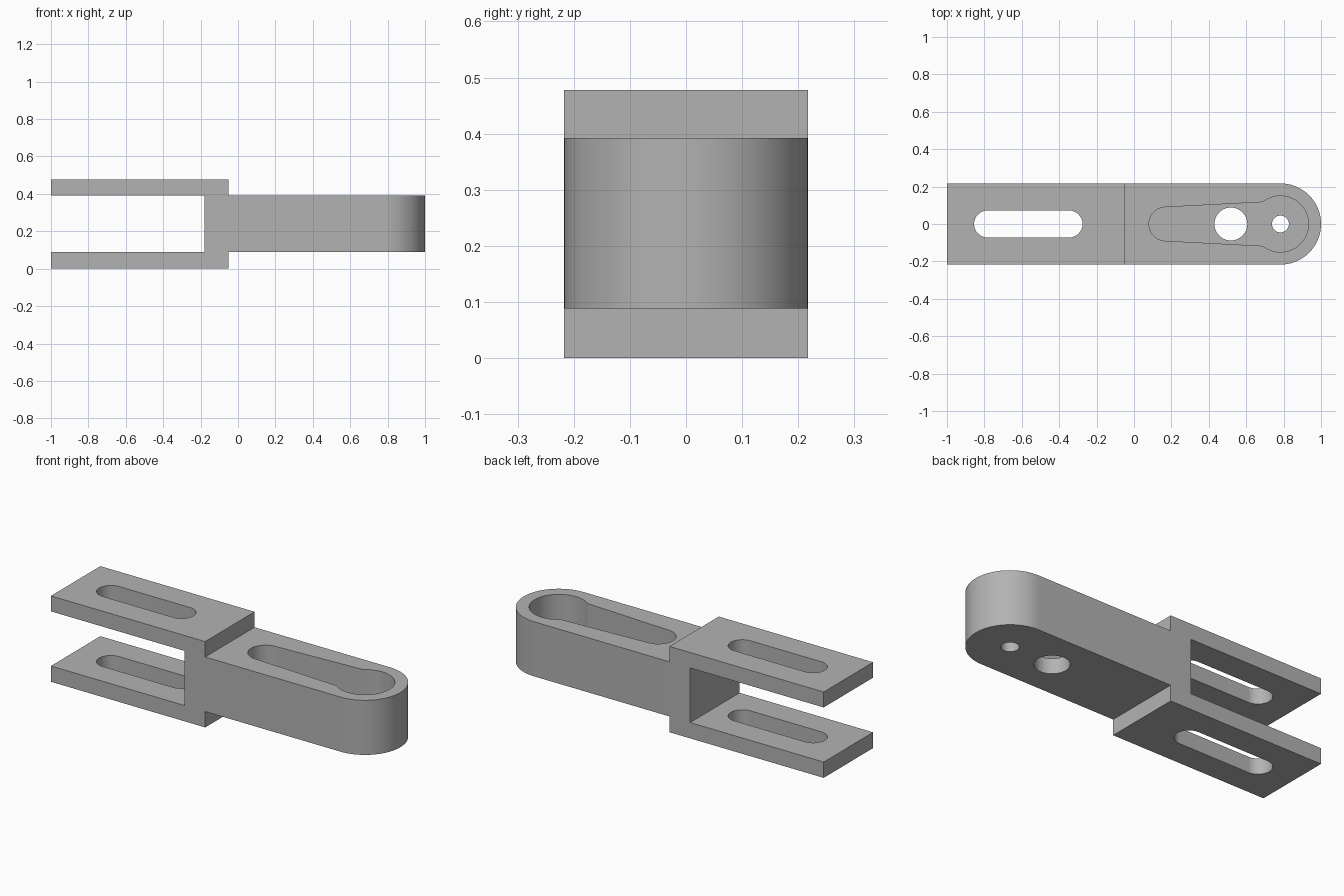
import bpy
import bmesh
from math import cos, sin, pi, asin, atan2
from mathutils import Vector

if "Cube" in bpy.data.objects:
    bpy.data.objects.remove(bpy.data.objects["Cube"], do_unlink=True)

HALF = 0.217                   # half width of the link
LOW, HIGH, TOP = 0.088, 0.392, 0.478
NOSE = 1 - HALF                # centre of the rounded end

grey = bpy.data.materials.new("plain grey")
grey.use_nodes = True
grey.diffuse_color = (0.45, 0.45, 0.45, 1)
grey.node_tree.nodes["Principled BSDF"].inputs["Base Color"].default_value = grey.diffuse_color


def arc(cx, r, start, end, n=32):
    return [(cx + r * cos(start + (end - start) * i / n),
             r * sin(start + (end - start) * i / n)) for i in range(n + 1)]


def prism(name, start, direction):
    """Extrude a closed outline of 3D points along a direction."""
    bm = bmesh.new()
    face = bm.faces.new([bm.verts.new(p) for p in start])
    grown = bmesh.ops.extrude_face_region(bm, geom=[face])["geom"]
    bmesh.ops.translate(bm, vec=Vector(direction),
                        verts=[g for g in grown if isinstance(g, bmesh.types.BMVert)])
    bmesh.ops.recalc_face_normals(bm, faces=bm.faces)
    mesh = bpy.data.meshes.new(name)
    bm.to_mesh(mesh)
    bm.free()
    mesh.materials.append(grey)
    obj = bpy.data.objects.new(name, mesh)
    bpy.context.collection.objects.link(obj)
    return obj


def upright(name, outline, z0, z1):
    return prism(name, [(x, y, z0) for x, y in outline], (0, 0, z1 - z0))


def carve(target, cutter, operation="DIFFERENCE"):
    cutter.hide_render = True
    mod = target.modifiers.new(cutter.name, "BOOLEAN")
    mod.operation, mod.solver, mod.object = operation, "EXACT", cutter
    bpy.context.view_layer.objects.active = target
    bpy.ops.object.modifier_apply(modifier=mod.name)
    bpy.data.objects.remove(cutter, do_unlink=True)


# Side profile of the fork and arm, extruded across the width
profile = [(-1, 0), (-0.05, 0), (-0.05, LOW), (1.2, LOW), (1.2, HIGH), (-0.05, HIGH),
           (-0.05, TOP), (-1, TOP), (-1, HIGH), (-0.178, HIGH), (-0.178, LOW), (-1, LOW)]
link = prism("fork_link", [(x, -0.3, z) for x, z in profile], (0, 0.6, 0))

# Plan outline with the rounded nose
plan = [(-1.2, -HALF)] + arc(NOSE, HALF, -pi / 2, pi / 2, 48) + [(-1.2, HALF)]
carve(link, upright("plan_outline", plan, -0.2, 0.7), "INTERSECT")

# Long slot through both fork plates
slot = arc(-0.347, 0.072, -pi / 2, pi / 2) + arc(-0.783, 0.072, pi / 2, 3 * pi / 2)
carve(link, upright("fork_slot", slot, -0.2, 0.7))

# Keyhole-shaped pocket, open at the top of the arm
tail_x, tail_r, head_r = 0.17, 0.09, 0.15
tilt = atan2(0.026, 0.5)
neck = pi - asin(0.117 / head_r)
pocket = (arc(NOSE, head_r, -neck, neck, 48)
          + arc(tail_x, tail_r, pi / 2 + tilt, 3 * pi / 2 - tilt))
carve(link, upright("pocket", pocket, LOW + 0.085, 0.7))

# Two round holes through the pocket floor
for name, x, r in (("large_hole", 0.518, 0.088), ("small_hole", NOSE, 0.045)):
    carve(link, upright(name, arc(x, r, 0, 2 * pi, 40)[:-1], -0.2, 0.3))

bpy.ops.object.select_all(action="DESELECT")
link.select_set(True)
bpy.context.view_layer.objects.active = link
bpy.ops.object.shade_smooth_by_angle(angle=pi / 6)
